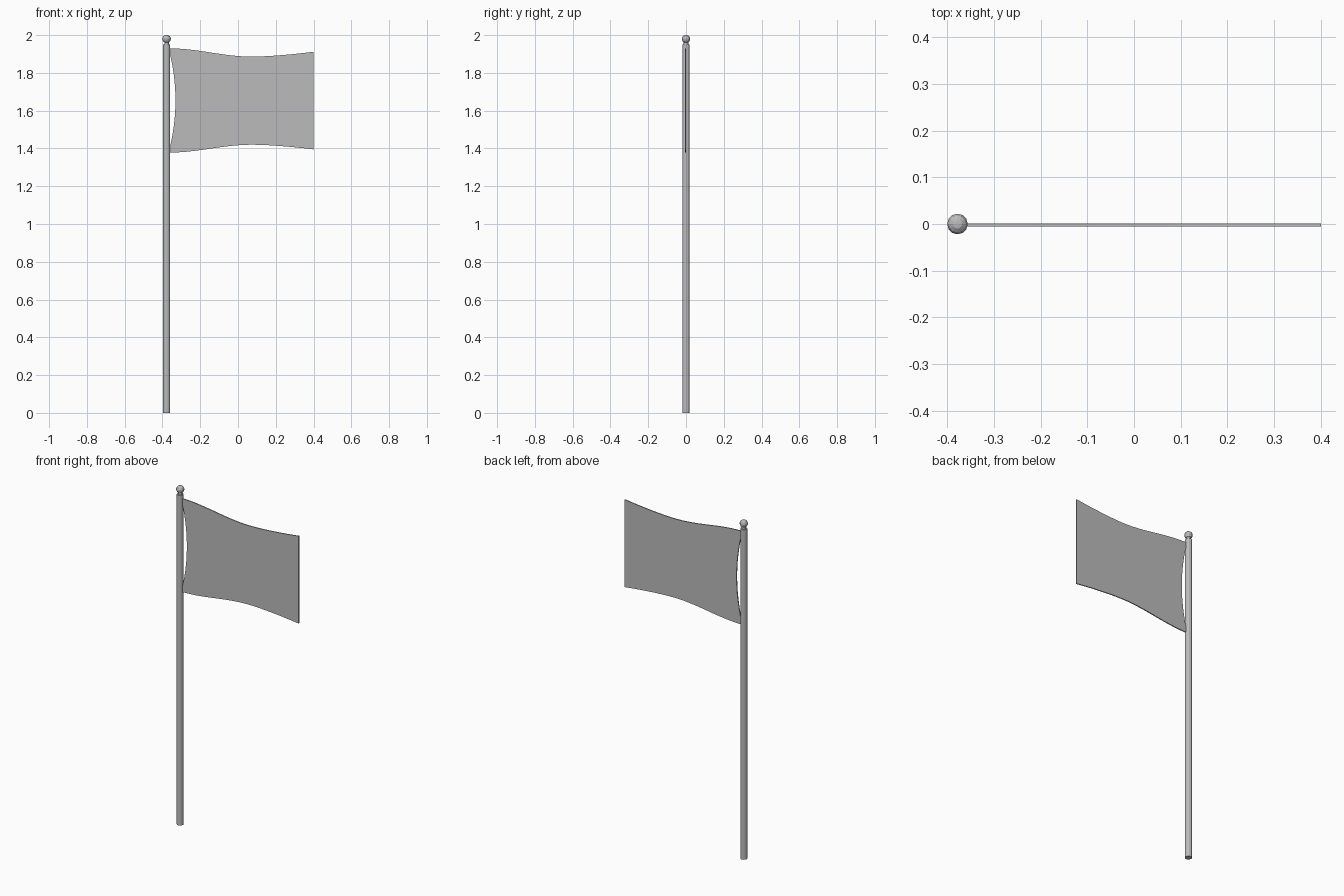
import bpy, bmesh, math

if "Cube" in bpy.data.objects:
    bpy.data.objects.remove(bpy.data.objects["Cube"])

POLE_X = -0.378
SIDES = 12

grey = bpy.data.materials.new("plain grey")
grey.use_nodes = True
colour = (0.5, 0.5, 0.5, 1)
grey.diffuse_color = colour
grey.node_tree.nodes["Principled BSDF"].inputs["Base Color"].default_value = colour


def add_object(name, bm):
    bmesh.ops.recalc_face_normals(bm, faces=bm.faces)
    mesh = bpy.data.meshes.new(name)
    bm.to_mesh(mesh)
    bm.free()
    mesh.materials.append(grey)
    obj = bpy.data.objects.new(name, mesh)
    bpy.context.collection.objects.link(obj)
    return obj


def lathe(name, profile):
    """Turn (radius, z) points round the pole axis and cap both ends."""
    bm = bmesh.new()
    rings = []
    for r, z in profile:
        angles = [2 * math.pi * i / SIDES for i in range(SIDES)]
        rings.append([bm.verts.new((POLE_X + r * math.cos(a), r * math.sin(a), z))
                      for a in angles])
    for low, high in zip(rings, rings[1:]):
        for i in range(SIDES):
            j = (i + 1) % SIDES
            bm.faces.new((low[i], low[j], high[j], high[i]))
    bm.faces.new(rings[0])
    bm.faces.new(rings[-1])
    return add_object(name, bm)


# Pole and the turned knob on its top
lathe("pole", [(0.019, 0), (0.019, 1.95)])
lathe("finial", [(0.012, 1.948), (0.012, 1.962), (0.018, 1.966), (0.022, 1.976),
                 (0.022, 1.984), (0.018, 1.993), (0.010, 1.999), (0.004, 2.0)])

# Flag: a thin sheet with sagging top and bottom and a hollow hoist edge
COLS, ROWS = 16, 12
X_HOIST, X_FLY = -0.368, 0.40


def edge_curve(u, start, middle, end):
    """Smooth curve with its extreme near 0.58 of the length."""
    t = u / 0.58 if u < 0.58 else (u - 0.58) / 0.42
    s = 0.5 - 0.5 * math.cos(math.pi * t) if u < 0.58 else t ** 1.6
    a, b = (start, middle) if u < 0.58 else (middle, end)
    return a + (b - a) * s


bm = bmesh.new()
grid = []
for c in range(COLS + 1):
    u = c / COLS
    column = []
    for r in range(ROWS + 1):
        v = r / ROWS
        hoist = X_HOIST + 0.037 * (1 - (2 * v - 1) ** 2)
        x = hoist + (X_FLY - hoist) * u
        w = (x - X_HOIST) / (X_FLY - X_HOIST)
        top = edge_curve(w, 1.93, 1.886, 1.912)
        bottom = edge_curve(w, 1.378, 1.42, 1.395)
        column.append(bm.verts.new((x, 0.001, bottom + (top - bottom) * v)))
    grid.append(column)
for c in range(COLS):
    for r in range(ROWS):
        bm.faces.new((grid[c][r], grid[c + 1][r], grid[c + 1][r + 1], grid[c][r + 1]))
sheet = bm.faces[:]
extruded = bmesh.ops.extrude_face_region(bm, geom=sheet, use_keep_orig=True)
bmesh.ops.translate(bm, vec=(0, -0.006, 0),
                    verts=[g for g in extruded["geom"] if isinstance(g, bmesh.types.BMVert)])
add_object("flag", bm)
